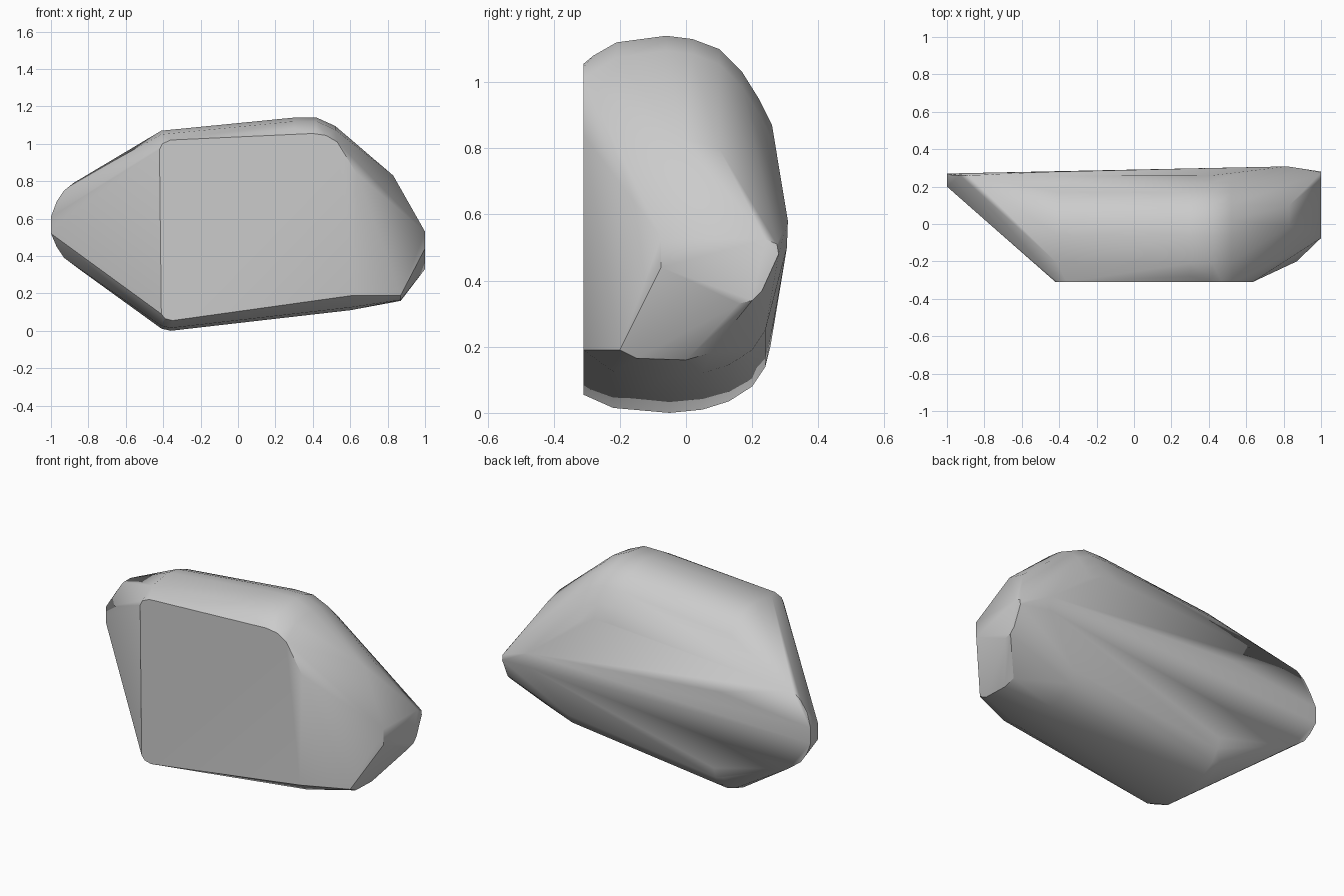
import bpy
import bmesh
import math

if "Cube" in bpy.data.objects:
    bpy.data.objects.remove(bpy.data.objects["Cube"], do_unlink=True)


def section(x, profile, drop=0.0):
    """Place a (y, z) profile at station x, lowered by drop."""
    return [(x, y, z - drop) for y, z in profile]


def front_outline(outline, y):
    """Place an (x, z) outline on a plane of constant y."""
    return [(x, y, z) for x, z in outline]


# Rounded crown and belly profiles, running front to back
crown = [(-.28, 1.08), (-.21, 1.12), (-.06, 1.14), (.02, 1.13), (.1, 1.1),
         (.17, 1.03), (.22, .95), (.26, .87), (.28, .74)]
belly = [(-.22, .015), (-.05, 0), (.05, .01), (.13, .035), (.2, .08),
         (.24, .14), (.255, .2)]

# Flat front face
front_face = [(-.42, .97), (-.405, 1.0), (-.36, 1.02), (.4, 1.055),
              (.47, 1.045), (.53, 1.01), (.635, .84), (.62, .19),
              (.57, .19), (-.35, .055), (-.39, .065), (-.41, .09)]

# Narrow rounded rim at the right-hand end
rim = [(-.88, .79), (-.93, .75), (-.97, .69), (-.995, .62), (-.995, .53),
       (-.97, .45), (-.93, .39), (-.85, .33)]
rim_tip = [(-1, .61), (-1, .52)]

# Angular facets at the left-hand end
end_facet = [(-.075, .53), (-.075, .44), (.16, .33), (.2, .34), (.23, .37),
             (.28, .48), (.275, .51), (.24, .525)]
shoulder = [(-.01, .83), (.1, .8), (.2, .66)]
heel = [(-.2, .19), (-.15, .165), (0, .16), (.07, .18)]

points = front_outline(front_face, -.31)
points += section(-.41, crown, .07)
points += section(.3, crown)
points += section(.42, crown)
points += section(.52, crown[1:-1], .045)
points += section(-.36, belly)
points += section(-.41, belly, -.012)
points += section(.6, belly, -.11)
points += front_outline(rim, .26)
points += front_outline(rim_tip, .2)
points += front_outline(rim_tip, .27)
points += section(1, end_facet)
points += section(.83, shoulder)
points += section(.87, heel)
points += [(.82, .308, .58), (.82, .305, .5)]

# Wrap the sections in one faceted skin
bm = bmesh.new()
for point in points:
    bm.verts.new(point)
hull = bmesh.ops.convex_hull(bm, input=bm.verts)
loose = [v for v in bm.verts if not v.link_faces]
bmesh.ops.delete(bm, geom=loose, context="VERTS")
bmesh.ops.dissolve_limit(bm, angle_limit=math.radians(1),
                         verts=bm.verts, edges=bm.edges)
bmesh.ops.recalc_face_normals(bm, faces=bm.faces)

mesh = bpy.data.meshes.new("rock_body")
bm.to_mesh(mesh)
bm.free()
rock = bpy.data.objects.new("rock_body", mesh)
bpy.context.collection.objects.link(rock)

# Soft crown and belly, crisp facet edges
bpy.ops.object.select_all(action="DESELECT")
rock.select_set(True)
bpy.context.view_layer.objects.active = rock
bpy.ops.object.shade_smooth_by_angle(angle=math.radians(30))
